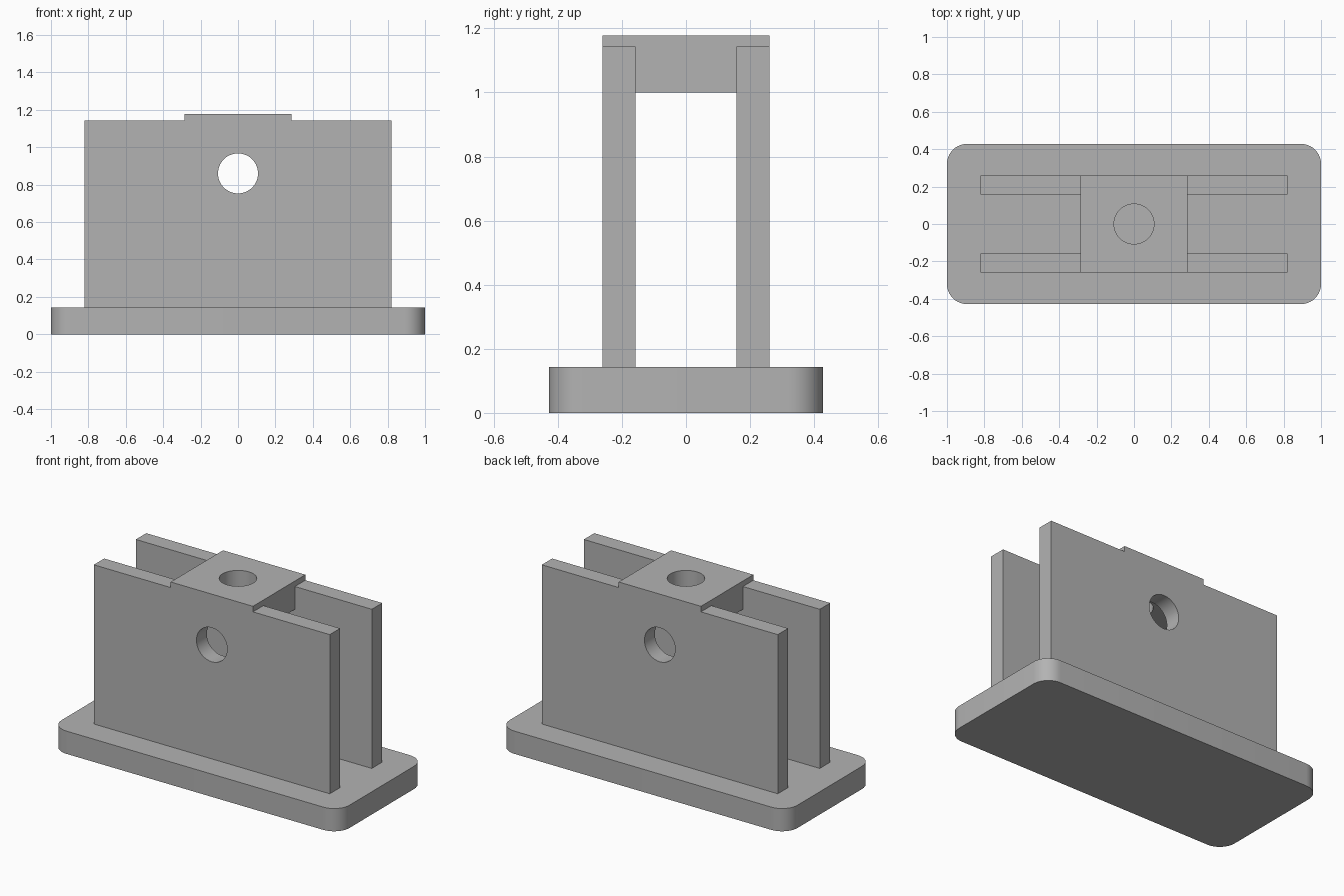
import bpy
import bmesh
from math import radians
from mathutils import Matrix, Vector

if "Cube" in bpy.data.objects:
    bpy.data.objects.remove(bpy.data.objects["Cube"], do_unlink=True)

grey = bpy.data.materials.new("plain grey")
grey.use_nodes = True
grey.diffuse_color = (0.45, 0.45, 0.45, 1)
grey.node_tree.nodes["Principled BSDF"].inputs["Base Color"].default_value = grey.diffuse_color

BASE_TOP = 0.143
HOLE_RADIUS = 0.107


def finish(name, bm):
    mesh = bpy.data.meshes.new(name)
    bm.to_mesh(mesh)
    bm.free()
    mesh.materials.append(grey)
    obj = bpy.data.objects.new(name, mesh)
    bpy.context.collection.objects.link(obj)
    return obj


def box(name, low, high, corner=0):
    """Box between two corners, with optionally rounded vertical edges."""
    low, high = Vector(low), Vector(high)
    bm = bmesh.new()
    place = Matrix.Translation((low + high) / 2) @ Matrix.Diagonal((*(high - low), 1))
    bmesh.ops.create_cube(bm, size=1, matrix=place)
    if corner:
        upright = [e for e in bm.edges
                   if abs(e.verts[0].co.z - e.verts[1].co.z) > 0.01]
        bmesh.ops.bevel(bm, geom=upright, offset=corner, segments=10,
                        profile=0.5, affect='EDGES')
    return finish(name, bm)


def drill(name, centre, depth, turn=0):
    bm = bmesh.new()
    place = Matrix.Translation(centre) @ Matrix.Rotation(radians(turn), 4, 'X')
    bmesh.ops.create_cone(bm, cap_ends=True, segments=48, radius1=HOLE_RADIUS,
                          radius2=HOLE_RADIUS, depth=depth, matrix=place)
    cutter = finish(name, bm)
    cutter.hide_render = True
    return cutter


def combine(target, tool, operation):
    bpy.context.view_layer.objects.active = target
    mod = target.modifiers.new(operation.lower(), 'BOOLEAN')
    mod.operation, mod.object, mod.solver = operation, tool, 'EXACT'
    bpy.ops.object.modifier_apply(modifier=mod.name)
    bpy.data.objects.remove(tool, do_unlink=True)


# Rounded base slab
base = box("base_plate", (-1, -0.428, 0), (1, 0.428, BASE_TOP), corner=0.107)

# Two upright walls joined by a raised bridge block
body = box("bracket_body", (-0.286, -0.26, 1), (0.286, 0.26, 1.178))
for side, low, high in (("front", -0.26, -0.157), ("back", 0.157, 0.26)):
    wall = box(side + "_wall", (-0.82, low, BASE_TOP), (0.82, high, 1.143))
    combine(body, wall, 'UNION')

# Pin hole through both walls and vertical hole through the bridge
combine(body, drill("pin_hole", (0, 0, 0.86), 1, turn=90), 'DIFFERENCE')
combine(body, drill("bridge_hole", (0, 0, 1.1), 0.4), 'DIFFERENCE')

# Smooth the rounded surfaces and keep crisp edges
for obj in (base, body):
    bpy.ops.object.select_all(action='DESELECT')
    obj.select_set(True)
    bpy.context.view_layer.objects.active = obj
    bpy.ops.object.shade_smooth_by_angle(angle=radians(30))
